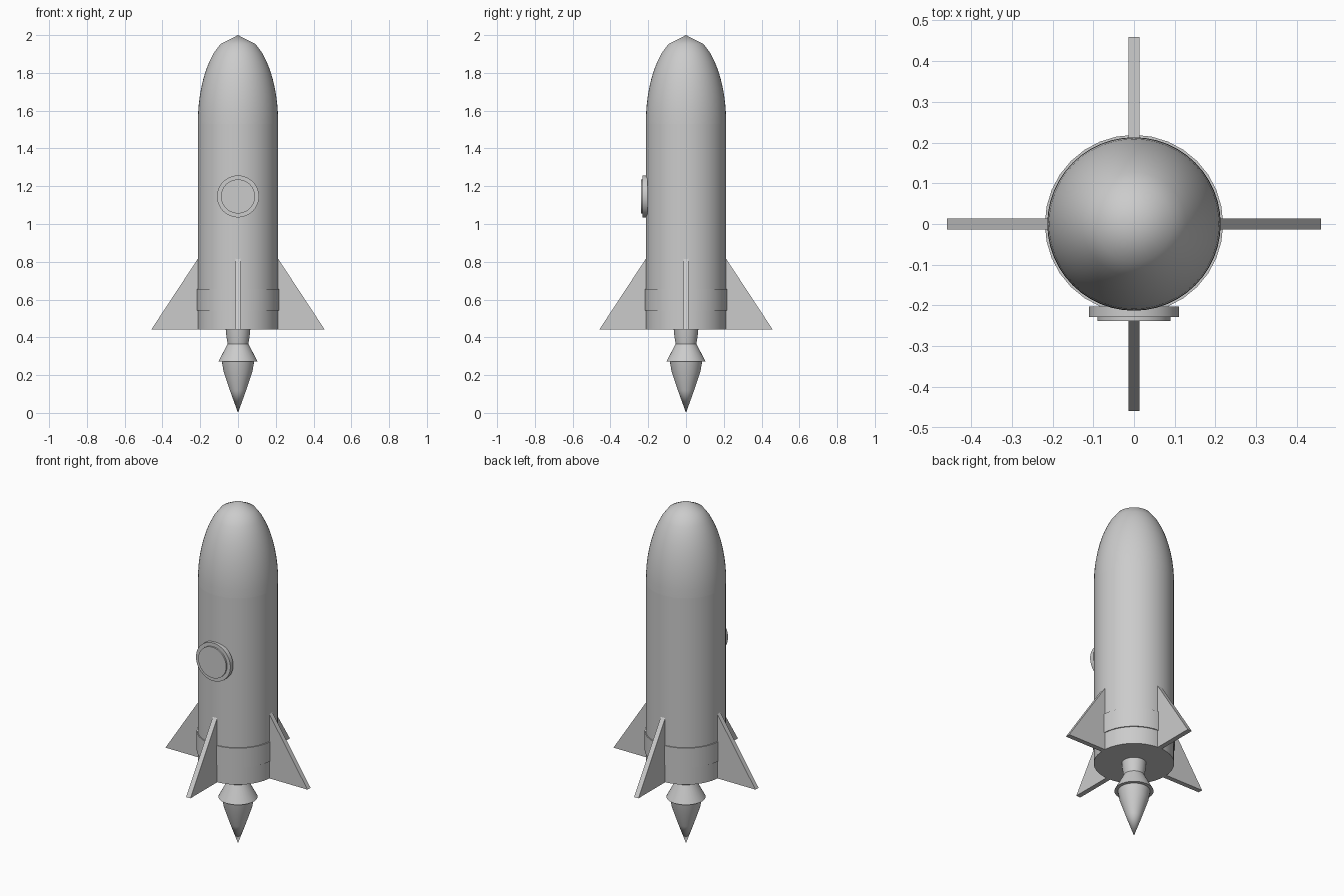
import bpy, bmesh, math
from mathutils import Matrix

if "Cube" in bpy.data.objects:
    bpy.data.objects.remove(bpy.data.objects["Cube"])

grey = bpy.data.materials.new("light grey")
grey.diffuse_color = (0.6, 0.6, 0.6, 1)
grey.use_nodes = True
grey.node_tree.nodes["Principled BSDF"].inputs["Base Color"].default_value = grey.diffuse_color


def finish(name, bm, smooth=True):
    bmesh.ops.remove_doubles(bm, verts=bm.verts, dist=1e-5)
    bmesh.ops.recalc_face_normals(bm, faces=bm.faces)
    me = bpy.data.meshes.new(name)
    bm.to_mesh(me)
    bm.free()
    me.materials.append(grey)
    ob = bpy.data.objects.new(name, me)
    bpy.context.collection.objects.link(ob)
    if smooth:
        bpy.ops.object.select_all(action='DESELECT')
        ob.select_set(True)
        bpy.context.view_layer.objects.active = ob
        bpy.ops.object.shade_smooth_by_angle(angle=math.radians(35))
    return ob


def lathe(name, profile, sides):
    """Spin a list of (radius, z) points around z."""
    bm = bmesh.new()
    vs = [bm.verts.new((r, 0, z)) for r, z in profile]
    es = [bm.edges.new(p) for p in zip(vs, vs[1:])]
    bmesh.ops.spin(bm, geom=vs + es, cent=(0, 0, 0), axis=(0, 0, 1),
                   angle=2 * math.pi, steps=sides)
    return finish(name, bm)


def disc(name, radius, y_back, y_front, z):
    """Round plate facing the front."""
    bm = bmesh.new()
    m = Matrix.Translation((0, (y_back + y_front) / 2, z)) @ Matrix.Rotation(math.pi / 2, 4, 'X')
    bmesh.ops.create_cone(bm, cap_ends=True, segments=48, radius1=radius,
                          radius2=radius, depth=abs(y_front - y_back), matrix=m)
    return finish(name, bm)


# Body tube and elliptical nose
R, BASE, SHOULDER = 0.213, 0.441, 1.53
lathe("body", [(0, BASE), (R, BASE), (R, SHOULDER)], 48)
nose = [(R * math.sqrt(1 - (i / 10) ** 2), SHOULDER + (2 - SHOULDER) * i / 10)
        for i in range(11)]
lathe("nose", nose, 48)

# Raised band round the tail
lathe("band", [(0.2, 0.543), (0.219, 0.543), (0.219, 0.657), (0.2, 0.657)], 32)

# Porthole
disc("window_frame", 0.111, -0.203, -0.229, 1.146)
disc("window_glass", 0.09, -0.21, -0.238, 1.146)

# Nozzle and exhaust flame
lathe("nozzle", [(0.065, BASE), (0.062, 0.41), (0.055, 0.365), (0.104, 0.272), (0, 0.272)], 32)
lathe("flame", [(0, 0.28), (0.086, 0.275), (0.076, 0.217), (0.042, 0.117), (0, 0)], 32)

# Four triangular fins
for i, side in enumerate(("right", "back", "left", "front")):
    bm = bmesh.new()
    outline = [(0.19, BASE), (0.459, BASE), (0.19, 0.85)]
    face = bm.faces.new([bm.verts.new((x, -0.014, z)) for x, z in outline])
    out = bmesh.ops.extrude_face_region(bm, geom=[face])
    bmesh.ops.translate(bm, vec=(0, 0.028, 0),
                        verts=[v for v in out["geom"] if isinstance(v, bmesh.types.BMVert)])
    bm.transform(Matrix.Rotation(i * math.pi / 2, 4, 'Z'))
    finish("fin_" + side, bm, smooth=False)
